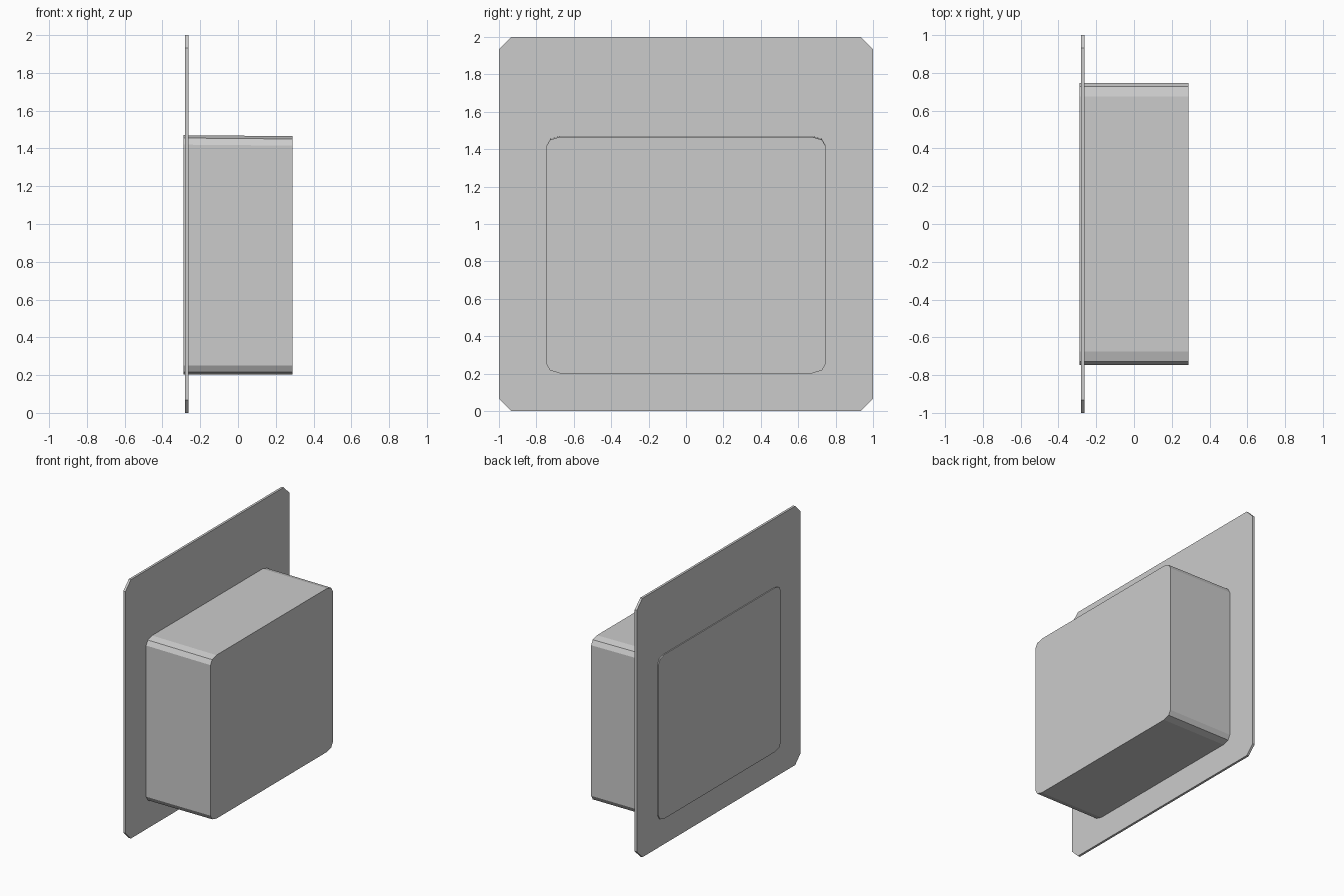
import bpy, bmesh

if "Cube" in bpy.data.objects:
    bpy.data.objects.remove(bpy.data.objects["Cube"])


def prism(name, x0, x1, half_w, z0, z1, corner, front_drop=0.0):
    """Extrude a rectangle with cut corners along x.
    corner: (inset_y, inset_z) points going from the side to the top/bottom edge."""
    top = [(half_w - a, z1 - b) for a, b in corner]
    bottom = [(half_w - a, z0 + b) for a, b in reversed(corner)]
    right = bottom + top
    loop = right + [(-y, z) for y, z in reversed(right)]
    bm = bmesh.new()
    rings = []
    for x, drop in ((x0, 0.0), (x1, front_drop)):
        mid = (z0 + z1) / 2
        rings.append([bm.verts.new((x, y, z - (drop if z > mid else 0)))
                      for y, z in loop])
    n = len(loop)
    bm.faces.new(rings[0][::-1])
    bm.faces.new(rings[1])
    for i in range(n):
        j = (i + 1) % n
        bm.faces.new((rings[0][i], rings[0][j], rings[1][j], rings[1][i]))
    bmesh.ops.recalc_face_normals(bm, faces=bm.faces)
    mesh = bpy.data.meshes.new(name)
    bm.to_mesh(mesh)
    bm.free()
    obj = bpy.data.objects.new(name, mesh)
    bpy.context.collection.objects.link(obj)
    return obj


# Thin square wall plate with chamfered corners
prism("wall_plate", -0.28, -0.262, 1.0, 0.0, 2.0, [(0, 0.067), (0.067, 0)])

# Box passing through the plate, two-facet rounded corners
prism("box_body", -0.288, 0.288, 0.747, 0.202, 1.47,
      [(0, 0.05), (0.02, 0.015), (0.072, 0)], front_drop=0.005)
